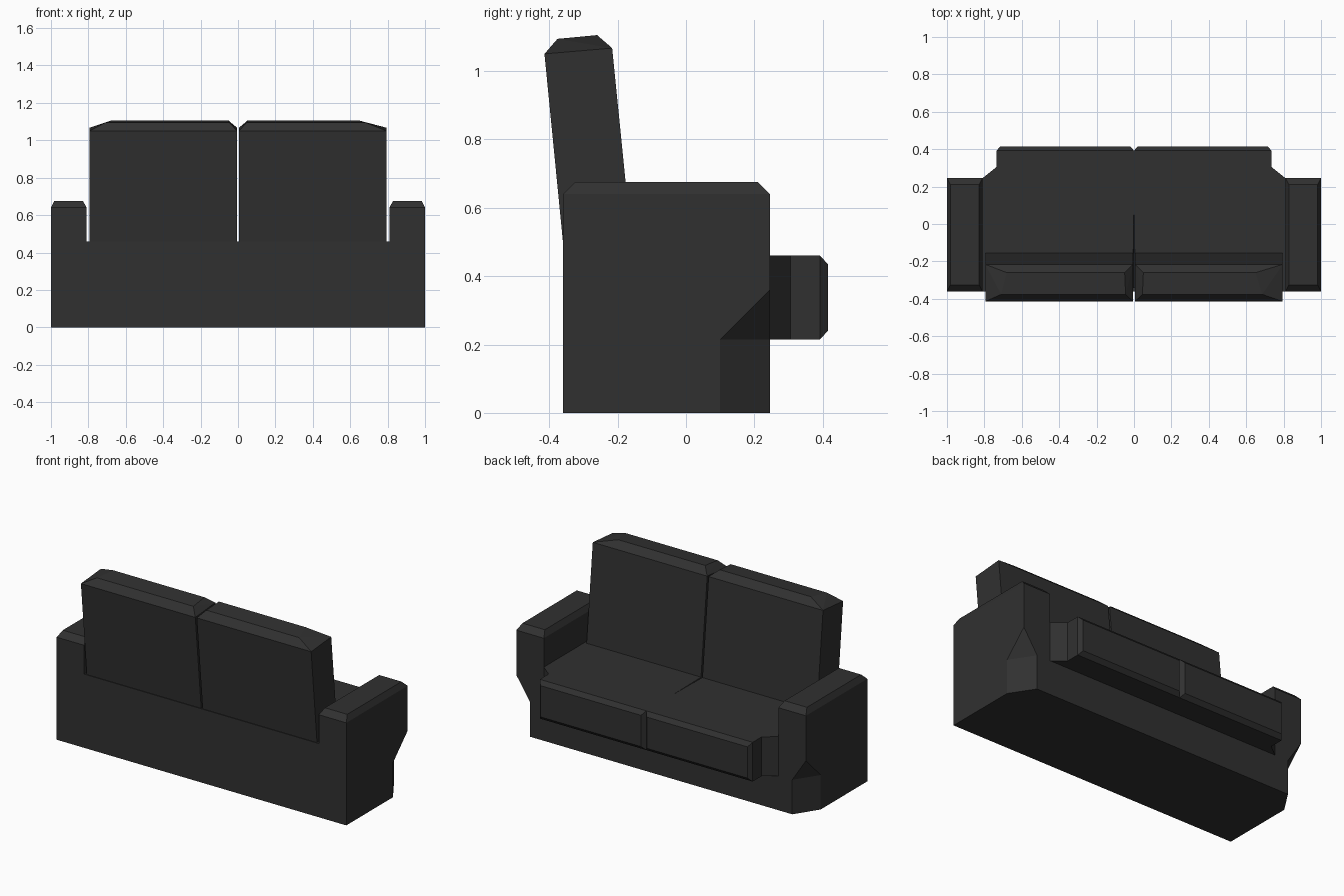
import bpy, bmesh

if "Cube" in bpy.data.objects:
    bpy.data.objects.remove(bpy.data.objects["Cube"])

# One dark fabric colour
fabric = bpy.data.materials.new("charcoal fabric")
fabric.diffuse_color = (0.03, 0.03, 0.03, 1)
fabric.use_nodes = True
fabric.node_tree.nodes["Principled BSDF"].inputs["Base Color"].default_value = fabric.diffuse_color


def hull(name, points):
    """Flat-faced convex solid around a few corner points."""
    bm = bmesh.new()
    for p in points:
        bm.verts.new(p)
    res = bmesh.ops.convex_hull(bm, input=bm.verts[:])
    loose = [v for v in res["geom_interior"] if isinstance(v, bmesh.types.BMVert)]
    bmesh.ops.delete(bm, geom=loose, context='VERTS')
    bmesh.ops.dissolve_limit(bm, angle_limit=0.01, verts=bm.verts[:], edges=bm.edges[:])
    bmesh.ops.recalc_face_normals(bm, faces=bm.faces[:])
    mesh = bpy.data.meshes.new(name)
    bm.to_mesh(mesh)
    bm.free()
    mesh.materials.append(fabric)
    ob = bpy.data.objects.new(name, mesh)
    bpy.context.collection.objects.link(ob)
    return ob


def box(x0, x1, y0, y1, z0, z1):
    return [(x, y, z) for x in (x0, x1) for y in (y0, y1) for z in (z0, z1)]


def cut(ob, cutter):
    """Subtract the cutter and remove it."""
    mod = ob.modifiers.new("cut", 'BOOLEAN')
    mod.operation = 'DIFFERENCE'
    mod.solver = 'EXACT'
    mod.object = cutter
    bpy.context.view_layer.update()
    deps = bpy.context.evaluated_depsgraph_get()
    mesh = bpy.data.meshes.new_from_object(ob.evaluated_get(deps))
    ob.modifiers.clear()
    ob.data = mesh
    bpy.data.objects.remove(cutter)


BACK, FRONT = -0.36, 0.245

# Base with a shallow crease that widens towards the back
base = hull("seat_base", box(-0.81, 0.81, BACK, FRONT, 0, 0.46))
crease = [(0, 0.14, 0.46), (0, 0.14, 0.48), (0, -0.34, 0.445)]
crease += [(s * 0.007, -0.34, z) for s in (-1, 1) for z in (0.46, 0.48)]
cut(base, hull("crease_cutter", crease))

# Tapered neck between the arms and the overhanging seat front
hull("seat_neck", [(s * x, y, z) for s in (-1, 1) for z in (0.215, 0.46)
                   for x, y in ((0.81, FRONT), (0.735, 0.305))])

for s, side, top_front, top_back in ((1, "right", 0.65, 0.685), (-1, "left", 0.68, 0.71)):
    # Overhanging seat front with chamfered rim
    hull("seat_front_" + side,
         box(0, s * 0.735, 0.305, 0.392, 0.215, 0.46)
         + box(s * 0.02, s * 0.715, 0.392, 0.415, 0.24, 0.435))

    # Leaning back cushion with chamfered top
    pts = []
    for x in (0.005, 0.795):
        pts += [(s * x, -0.355, 0.45), (s * x, -0.154, 0.45),
                (s * x, -0.414, 1.05), (s * x, -0.216, 1.067)]
    pts += [(s * x, -0.376, 1.094) for x in (0.045, top_back)]
    pts += [(s * x, -0.26, 1.105) for x in (0.05, top_front)]
    hull("back_cushion_" + side, pts)

    # Arm with chamfered top
    arm = hull("arm_" + side,
               box(s * 0.81, s * 1.0, BACK, FRONT, 0, 0.64)
               + box(s * 0.828, s * 0.982, BACK + 0.035, FRONT - 0.035, 0.64, 0.675))
    # Lower outer front corner cut away, with a sloped triangle above
    mx, my = 0.9525, 0.1725
    cutter = []
    for x, y, top in ((1, 0.1, 0.215), (0.905, 0.245, 0.215), (1, 0.245, 0.505)):
        px, py = mx + 2 * (x - mx), my + 2 * (y - my)
        cutter += [(s * px, py, -0.1), (s * px, py, top)]
    cut(arm, hull("corner_cutter", cutter))
